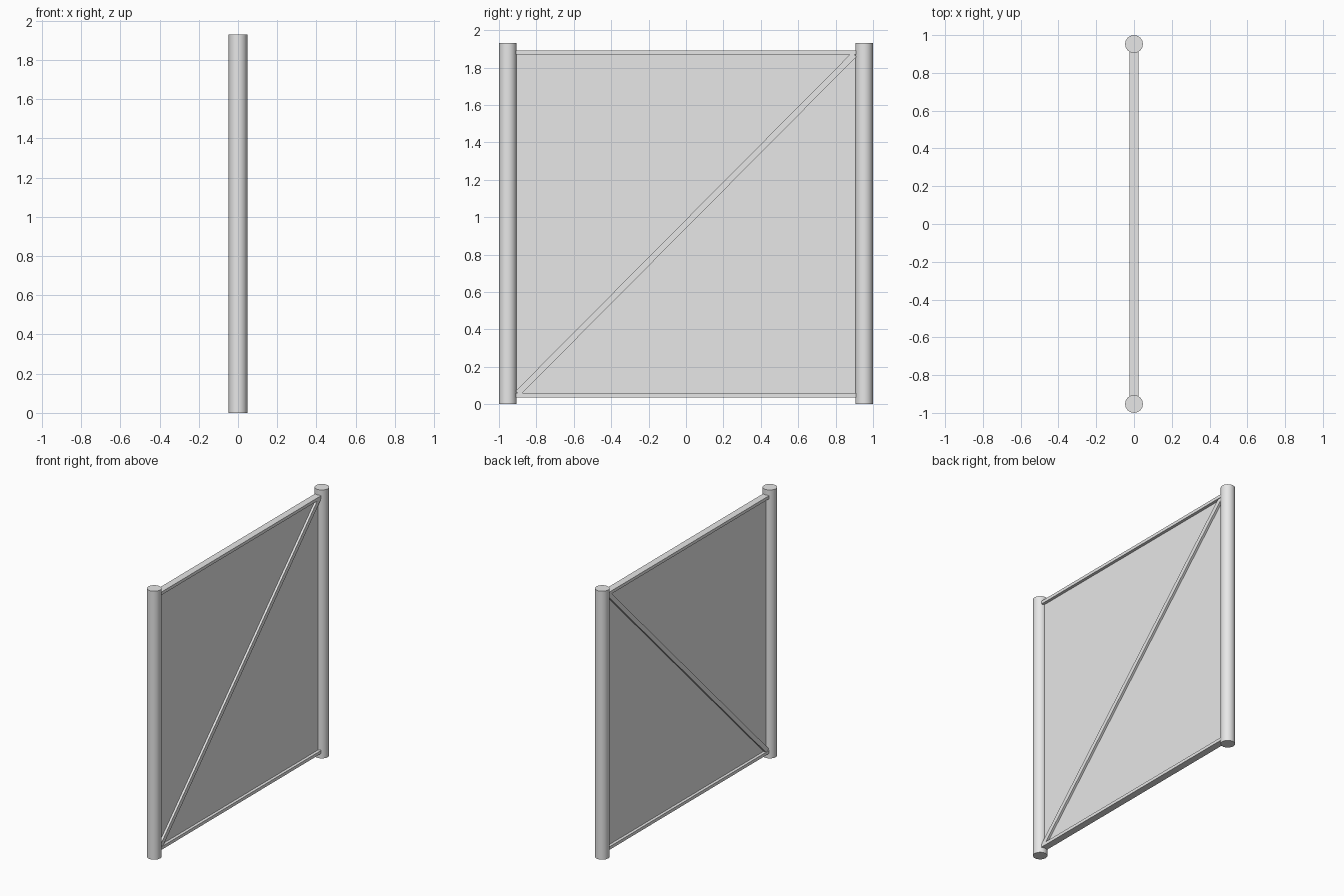
import bpy
import math

cube = bpy.data.objects.get("Cube")
if cube:
    bpy.data.objects.remove(cube, do_unlink=True)

# Single grey for the whole frame
GREY = (0.8, 0.8, 0.8, 1.0)
mat = bpy.data.materials.new("light grey")
mat.use_nodes = True
mat.diffuse_color = GREY
mat.node_tree.nodes["Principled BSDF"].inputs["Base Color"].default_value = GREY

POST_RADIUS = 0.0475
POST_HEIGHT = 1.93
POST_Y = 1 - POST_RADIUS
SPAN = 1.82            # length between the posts
RAIL_LOW, RAIL_HIGH = 0.048, 1.88


def box(name, size, z, tilt=0.0):
    """Box centred on the frame's plane, tilted about x."""
    bpy.ops.mesh.primitive_cube_add(size=1, location=(0, 0, z))
    ob = bpy.context.object
    ob.name = name
    ob.scale = size
    ob.rotation_euler.x = tilt
    bpy.ops.object.transform_apply(location=False, rotation=True, scale=True)
    ob.data.materials.append(mat)
    return ob


# Round posts
for name, y in (("front_post", -POST_Y), ("back_post", POST_Y)):
    bpy.ops.mesh.primitive_cylinder_add(
        vertices=16, radius=POST_RADIUS, depth=POST_HEIGHT,
        location=(0, y, POST_HEIGHT / 2))
    post = bpy.context.object
    post.name = name
    post.data.materials.append(mat)
    bpy.ops.object.shade_smooth_by_angle(angle=math.radians(30))

# Horizontal rails
box("bottom_rail", (0.05, SPAN, 0.022), RAIL_LOW)
box("top_rail", (0.05, SPAN, 0.022), RAIL_HIGH)

# Thin infill panel
rise = RAIL_HIGH - RAIL_LOW
middle = (RAIL_HIGH + RAIL_LOW) / 2
box("panel", (0.008, SPAN, rise), middle)

# Diagonal brace, rising towards the back
box("diagonal_brace", (0.04, math.hypot(SPAN, rise) - 0.03, 0.033),
    middle, math.atan2(rise, SPAN))
